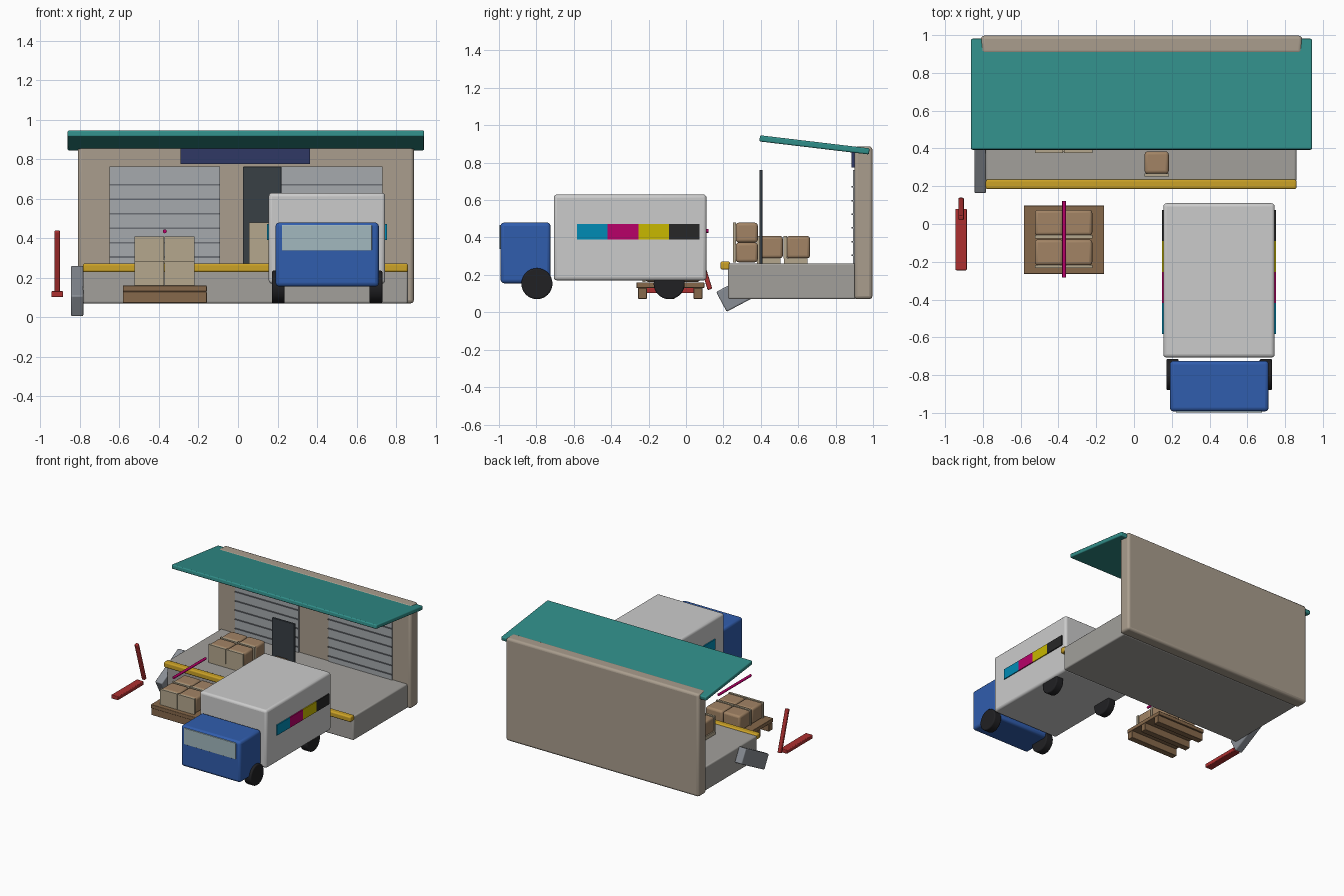
import bpy, math

mats = {}
COL = {
    "wall": (0.40, 0.34, 0.27), "dock": (0.36, 0.35, 0.33), "teal": (0.03, 0.27, 0.25),
    "navy": (0.03, 0.04, 0.13), "shutter": (0.38, 0.40, 0.42), "slat": (0.15, 0.16, 0.18),
    "dark": (0.04, 0.05, 0.06), "yellow": (0.60, 0.36, 0.02), "wood": (0.24, 0.14, 0.07),
    "card": (0.36, 0.23, 0.13), "label": (0.46, 0.39, 0.27), "red": (0.42, 0.03, 0.03),
    "blue": (0.03, 0.11, 0.42), "glass": (0.36, 0.48, 0.52), "body": (0.65, 0.65, 0.66),
    "tyre": (0.015, 0.015, 0.017), "cyan": (0.0, 0.26, 0.46), "magenta": (0.48, 0.0, 0.14),
    "lemon": (0.58, 0.48, 0.0), "black": (0.02, 0.02, 0.02), "ramp": (0.25, 0.27, 0.30),
}


def finish(o, name, col, bevel=0.0):
    o.name = name
    if col not in mats:
        m = bpy.data.materials.new(col)
        m.diffuse_color = (*COL[col], 1)
        mats[col] = m
    o.data.materials.append(mats[col])
    if bevel:
        b = o.modifiers.new("bevel", 'BEVEL')
        b.width, b.segments = bevel, 3
    bpy.ops.object.shade_smooth_by_angle(angle=math.radians(35))
    return o


def box(name, x, y, z, col, bevel=0.0):
    """Box from its (min, max) range on each axis."""
    c = [(r[0] + r[1]) / 2 for r in (x, y, z)]
    return block(name, c, [r[1] - r[0] for r in (x, y, z)], col, bevel)


def block(name, centre, size, col, bevel=0.0, tilt=0.0):
    """Box from centre and size, tilted about x."""
    bpy.ops.mesh.primitive_cube_add(size=1, location=centre)
    o = bpy.context.object
    o.scale = size
    bpy.ops.object.transform_apply(location=False, rotation=False, scale=True)
    o.rotation_euler.x = math.radians(tilt)
    return finish(o, name, col, bevel)


def cyl(name, centre, r, length, axis, col, verts=32, bevel=0.0):
    rot = (0, math.pi / 2, 0) if axis == 'x' else (math.pi / 2, 0, 0)
    bpy.ops.mesh.primitive_cylinder_add(vertices=verts, radius=r, depth=length,
                                        location=centre, rotation=rot)
    return finish(bpy.context.object, name, col, bevel)


def carton(x, y, z, w, d, h):
    """Rounded carton with a flat pale front panel; x, y centre, z bottom."""
    block("carton", (x, y, z + h / 2), (w, d, h), "card", 0.016)
    box("carton_front", (x - w / 2, x + w / 2), (y - d / 2 - 0.015, y - d / 2 + 0.002),
        (z, z + h), "label")


# Building: dock, wall, canopy, sign
box("dock_platform", (-0.785, 0.86), (0.225, 0.91), (0.07, 0.262), "dock", 0.01)
box("back_wall", (-0.81, 0.89), (0.90, 0.997), (0.07, 0.887), "wall", 0.018)
block("canopy", (0.04, 0.687, 0.895), (1.805, 0.59, 0.033), "teal", 0.008, -6.8)
box("sign_board", (-0.29, 0.365), (0.885, 0.905), (0.775, 0.855), "navy")
box("dock_bumper", (-0.785, 0.86), (0.185, 0.235), (0.228, 0.272), "yellow", 0.01)

# Roller shutters with slat lines
for x0 in (-0.65, 0.17):
    box("shutter", (x0, x0 + 0.56), (0.892, 0.91), (0.26, 0.762), "shutter")
    for i in range(6):
        z = 0.305 + i * 0.073
        box("shutter_slat", (x0, x0 + 0.56), (0.885, 0.895), (z - 0.004, z + 0.004), "slat")

# Free-standing dark door panel
box("door_panel", (0.025, 0.22), (0.392, 0.408), (0.26, 0.762), "dark", 0.003)

# Sloping side ramp
block("side_ramp", (-0.814, 0.335, 0.133), (0.063, 0.33, 0.12), "ramp", 0.008, 28)

# Cartons on the dock and on the pallet
for x in (-0.45, -0.296):
    for y in (0.455, 0.6):
        carton(x, y, 0.288, 0.15, 0.126, 0.12)
    for y in (-0.15, 0.007):
        carton(x, y, 0.162, 0.15, 0.136, 0.123)
for y in (0.455, 0.6):
    box("carton_base", (-0.525, -0.22), (y - 0.075, y + 0.05), (0.26, 0.29), "label")
for z in (0.267, 0.373):
    carton(0.12, 0.325, z, 0.128, 0.118, 0.106)

# Pallet
box("pallet_deck", (-0.583, -0.158), (-0.265, 0.098), (0.13, 0.16), "wood", 0.004)
for y in (-0.233, -0.084, 0.064):
    box("pallet_runner", (-0.583, -0.158), (y - 0.024, y + 0.024), (0.072, 0.13), "wood", 0.004)

# Magenta bar above the pallet
cyl("pallet_bar", (-0.37, -0.082, 0.435), 0.01, 0.405, 'y', "magenta", 12)

# Red hand truck
box("hand_truck_base", (-0.945, -0.885), (-0.245, 0.08), (0.102, 0.132), "red", 0.005)
block("hand_truck_handle", (-0.915, 0.08, 0.28), (0.028, 0.026, 0.33), "red", 0.006, 17)

# Lorry body, cab and windscreen
box("cargo_box", (0.155, 0.745), (-0.707, 0.11), (0.17, 0.63), "body", 0.018)
box("cab", (0.19, 0.713), (-0.992, -0.724), (0.155, 0.48), "blue", 0.02)
box("windscreen", (0.222, 0.677), (-0.998, -0.985), (0.338, 0.467), "glass", 0.002)

# Wheels
for x in (0.204, 0.698):
    for y in (-0.797, -0.09):
        cyl("wheel", (x, y, 0.153), 0.083, 0.065, 'x', "tyre", 32, 0.008)

# Colour squares on both sides of the cargo box
for x in (0.153, 0.747):
    for i, col in enumerate(("cyan", "magenta", "lemon", "black")):
        y = -0.583 + i * 0.164
        box("side_stripe", (x - 0.006, x + 0.006), (y, y + 0.164), (0.39, 0.472), col)
